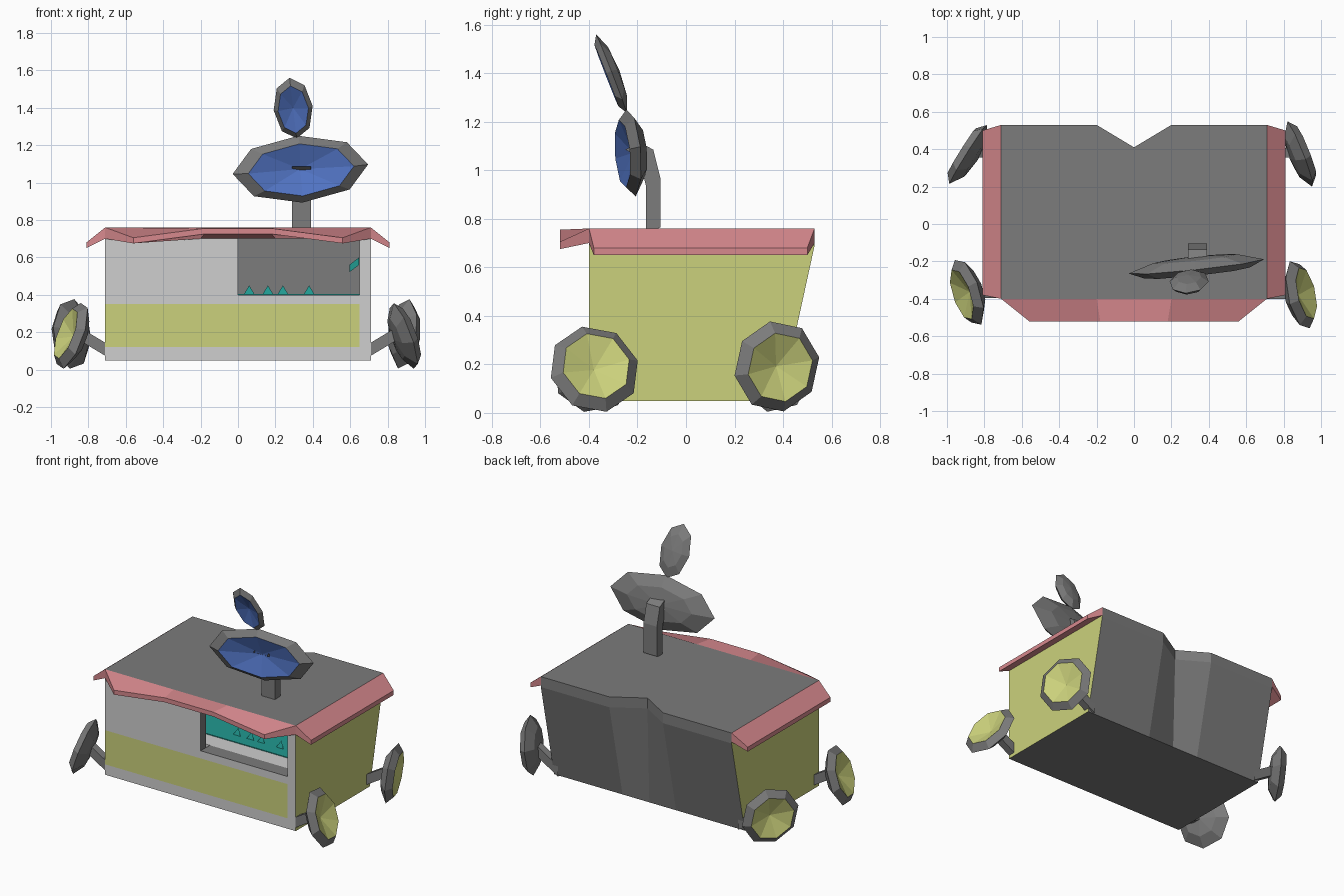
import bpy, math
from mathutils import Vector, Matrix

cube = bpy.data.objects.get("Cube")
if cube:
    bpy.data.objects.remove(cube)


def material(name, rgb):
    m = bpy.data.materials.new(name)
    m.use_nodes = True
    m.diffuse_color = (*rgb, 1)
    m.node_tree.nodes["Principled BSDF"].inputs["Base Color"].default_value = (*rgb, 1)
    return m


GREY = material("dark grey", (0.2, 0.2, 0.2))
PALE = material("pale grey", (0.62, 0.62, 0.62))
LIME = material("lime", (0.6, 0.64, 0.2))
PINK = material("pink", (0.68, 0.25, 0.27))
BLUE = material("blue", (0.09, 0.19, 0.6))
TEAL = material("teal", (0.015, 0.32, 0.28))


def build(name, verts, faces, mats, slots=None):
    mesh = bpy.data.meshes.new(name)
    mesh.from_pydata([tuple(v) for v in verts], [], faces)
    for m in mats:
        mesh.materials.append(m)
    for poly, slot in zip(mesh.polygons, slots or [0] * len(faces)):
        poly.material_index = slot
    obj = bpy.data.objects.new(name, mesh)
    bpy.context.collection.objects.link(obj)
    return obj


def strips(name, rows, mats, closed=False):
    """Join rows of points of equal length with quads."""
    n = len(rows[0])
    faces = [(r * n + i, r * n + (i + 1) % n, (r + 1) * n + (i + 1) % n, (r + 1) * n + i)
             for r in range(len(rows) - 1) for i in range(n if closed else n - 1)]
    return build(name, [v for row in rows for v in row], faces, mats)


def plate(name, x0, x1, y0, y1, z0, z1, mat):
    """A plain box."""
    verts = [(x, y, z) for x in (x0, x1) for y in (y0, y1) for z in (z0, z1)]
    faces = [(0, 1, 3, 2), (4, 6, 7, 5), (0, 4, 5, 1), (2, 3, 7, 6), (0, 2, 6, 4), (1, 5, 7, 3)]
    return build(name, verts, faces, [mat])


# Body size
W, FRONT, BACK, BASE_BACK = 0.71, -0.4, 0.53, 0.39
FLOOR, RIM, TOP = 0.05, 0.69, 0.76

# Front wall: a grid with the window left open and a lime stripe
xs = [-W, 0, 0.65, W]
zs = [FLOOR, 0.12, 0.35, 0.40, 0.70, TOP]
verts = [(x, FRONT, z) for z in zs for x in xs]
faces, slots = [], []
for r in range(len(zs) - 1):
    for c in range(3):
        if (r, c) == (3, 1):
            continue
        a = r * 4 + c
        faces.append((a, a + 1, a + 5, a + 4))
        slots.append(1 if r == 1 and c < 2 else 0)
build("front_wall", verts, faces, [PALE, LIME], slots)

# Back wall with a central notch, a vertical rim and a slope to the base
outline = [(W, BACK), (0.2, BACK), (0, 0.41), (-0.2, BACK), (-W, BACK)]
strips("back_wall", [[(x, y, TOP) for x, y in outline],
                     [(x, y, RIM) for x, y in outline],
                     [(x, BASE_BACK, FLOOR) for x, y in outline]], [GREY])
build("roof", [(x, y, TOP) for x, y in outline + [(-W, FRONT), (W, FRONT)]],
      [tuple(reversed(range(7)))], [GREY])
build("underside", [(x, y, FLOOR) for x, y in ((-W, FRONT), (-W, BASE_BACK), (W, BASE_BACK), (W, FRONT))],
      [(0, 1, 2, 3)], [GREY])
for side, s in (("left", 1), ("right", -1)):
    ring = [(s * W, FRONT, FLOOR), (s * W, BASE_BACK, FLOOR), (s * W, BACK, RIM),
            (s * W, BACK, TOP), (s * W, FRONT, TOP)]
    order = range(5) if s > 0 else reversed(range(5))
    build(side + "_wall", ring, [tuple(order)], [LIME])

# Interior behind the window
plate("window_sill", 0, 0.65, FRONT + 0.002, -0.3, 0.38, 0.4, GREY)
plate("window_head", 0, 0.65, FRONT + 0.002, -0.34, 0.7, 0.72, GREY)
plate("window_jamb_right", -0.02, 0, FRONT + 0.002, -0.34, 0.38, 0.72, GREY)
plate("window_jamb_left", 0.65, 0.67, FRONT + 0.002, -0.34, 0.38, 0.72, GREY)
plate("counter", -0.3, 0.69, -0.3, -0.18, 0.38, 0.4, PALE)
plate("counter_cloth", -0.6, 0.69, -0.18, 0.3, 0.385, 0.405, TEAL)
plate("inner_partition", -0.65, 0.69, 0.34, 0.35, 0.4, 0.72, GREY)
for i, x in enumerate((0.06, 0.16, 0.24, 0.38)):
    build("cloth_fold_%d" % i, [(x - 0.03, -0.1, 0.4), (x + 0.03, -0.1, 0.4), (x, -0.08, 0.45)],
          [(0, 1, 2)], [TEAL])
build("window_tag", [(0.595, -0.3, 0.52), (0.648, -0.3, 0.56), (0.648, -0.3, 0.6), (0.595, -0.3, 0.56)],
      [(0, 1, 2, 3)], [TEAL])


# Eaves: closed section running along the roof edge
def eave(name, inner, outer):
    down = lambda pts, d: [(x, y, z - d) for x, y, z in pts]
    rows = [inner, outer, down(outer, 0.03), down(inner, 0.06), inner]
    obj = strips(name, rows, [PINK])
    n = len(inner)
    ends = [[r * n + k for r in range(4)] for k in (0, n - 1)]
    build(name + "_ends", [v for row in rows[:4] for v in row], ends, [PINK])
    return obj


eave("front_eave", [(x, FRONT, TOP) for x in (-W, -0.2, 0.2, W)],
     [(-0.56, -0.52, 0.705), (-0.18, -0.52, 0.755), (0.18, -0.52, 0.755), (0.56, -0.52, 0.705)])
for side, s in (("left", 1), ("right", -1)):
    eave(side + "_eave", [(s * W, FRONT, TOP), (s * W, BACK, TOP)],
         [(s * 0.81, -0.38, 0.68), (s * 0.81, 0.5, 0.68)])


# Eight-sided dish, shared by the wheels and the roof dishes
def dish(name, centre, normal, across, tall, roll, depth, inner, face):
    n = Vector(normal).normalized()
    u = Vector((0, 0, 1)).cross(n).normalized()
    frame = Matrix((u, n.cross(u), n)).transposed() @ Matrix.Rotation(roll, 3, 'Z')

    def ring(scale, h):
        return [Vector(centre) + frame @ Vector((across * scale * math.cos(a), tall * scale * math.sin(a), h))
                for a in (math.tau * k / 8 for k in range(8))]

    profile = [(0.62, -depth), (1, -depth * 0.25), (inner, depth * 0.4), (0.0, -depth * 0.4)]
    rings = [ring(*p) for p in profile[:3]]
    verts = [v for r in rings for v in r]
    verts += [ring(0, profile[3][1])[0], ring(0, -depth * 1.25)[0]]
    faces, slots = [], []
    for k in range(8):
        j = (k + 1) % 8
        for r in (0, 8):
            faces.append((r + k, r + j, r + 8 + j, r + 8 + k))
        faces += [(16 + k, 16 + j, 24), (j, k, 25)]
        slots += [0, 0, 1, 0]
    build(name, verts, faces, [GREY, face], slots)


# Wheels on slanted struts
wheels = {
    "front_left": ((0.9, -0.375, 0.185), (0.9, 0.2, 0.33)),
    "front_right": ((-0.9, -0.37, 0.185), (-0.9, -0.3, 0.33)),
    "back_left": ((0.9, 0.38, 0.19), (0.93, 0.37, -0.1)),
    "back_right": ((-0.9, 0.38, 0.19), (-0.83, 0.52, -0.05)),
}
for name, (c, n) in wheels.items():
    dish(name + "_wheel", c, n, 0.19, 0.19, 0.2, 0.06, 0.76, LIME)
    s = 1 if c[0] > 0 else -1
    y = c[1]
    section = [(-0.025, 0), (0.025, 0), (0.025, 0.07), (-0.025, 0.07)]
    strips(name + "_strut", [[(s * x, y + a, z + b) for a, b in section]
                             for x, z in ((0.67, 0.05), (0.87, 0.17))], [GREY], True)

# Bent roof mast and its two dishes
path = [(-0.135, 0.75), (-0.135, 0.95), (-0.165, 1.07), (-0.22, 1.1)]
strips("mast", [[(x, y + d, z + d * 0.5) for x, d in ((0.29, -0.03), (0.39, -0.03), (0.39, 0.03), (0.29, 0.03))]
                for y, z in path], [GREY], True)
dish("large_dish", (0.335, -0.24, 1.07), (0.11, -0.98, -0.1), 0.365, 0.18, 0.07, 0.055, 0.78, BLUE)
dish("small_dish", (0.295, -0.315, 1.395), (0.03, -0.93, -0.36), 0.105, 0.175, 0.12, 0.035, 0.78, BLUE)
